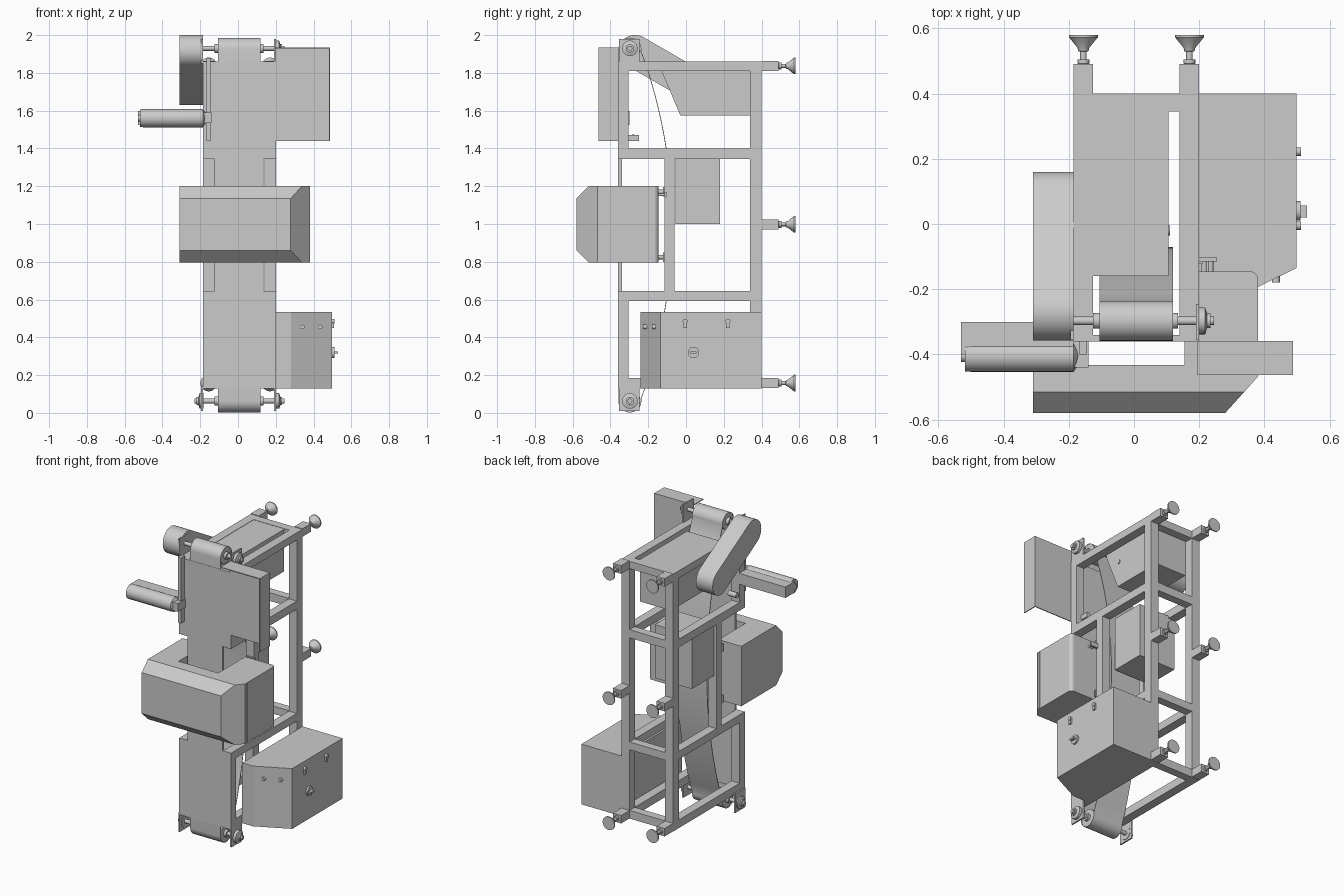
import bpy, bmesh, math
from mathutils import Vector

if "Cube" in bpy.data.objects:
    bpy.data.objects.remove(bpy.data.objects["Cube"])

AX = {'x': 0, 'y': 1, 'z': 2}


def add_mesh(name, bm, smooth=False):
    bmesh.ops.recalc_face_normals(bm, faces=bm.faces)
    me = bpy.data.meshes.new(name)
    bm.to_mesh(me)
    bm.free()
    ob = bpy.data.objects.new(name, me)
    bpy.context.collection.objects.link(ob)
    bpy.context.view_layer.objects.active = ob
    if smooth:
        bpy.ops.object.select_all(action='DESELECT')
        ob.select_set(True)
        bpy.ops.object.shade_smooth_by_angle(angle=math.radians(30))
    return ob


def prism(name, pts, axis, a, b, smooth=False):
    """Extrude a 2D outline along an axis (outline uses the other two axes in order)."""
    bm = bmesh.new()
    k = AX[axis]

    def place(p, t):
        c = list(p)
        c.insert(k, t)
        return bm.verts.new(c)
    lo = [place(p, a) for p in pts]
    hi = [place(p, b) for p in pts]
    n = len(pts)
    bm.faces.new(lo)
    bm.faces.new(hi)
    for i in range(n):
        bm.faces.new((lo[i], lo[(i + 1) % n], hi[(i + 1) % n], hi[i]))
    return add_mesh(name, bm, smooth)


def box(name, x0, x1, y0, y1, z0, z1):
    return prism(name, [(x0, y0), (x1, y0), (x1, y1), (x0, y1)], 'z', z0, z1)


def lathe(name, axis, centre, profile, n=32):
    """Turn (position, radius) pairs around an axis; centre is given in the other two axes."""
    bm = bmesh.new()
    k = AX[axis]
    rings = []
    for t, r in profile:
        ring = []
        for i in range(n):
            w = 2 * math.pi * i / n
            c = [centre[0] + r * math.cos(w), centre[1] + r * math.sin(w)]
            c.insert(k, t)
            ring.append(bm.verts.new(c))
        rings.append(ring)
    for p, q in zip(rings, rings[1:]):
        for i in range(n):
            bm.faces.new((p[i], p[(i + 1) % n], q[(i + 1) % n], q[i]))
    bm.faces.new(rings[0])
    bm.faces.new(rings[-1])
    return add_mesh(name, bm, True)


def cyl(name, axis, centre, a, b, r, n=32):
    return lathe(name, axis, centre, [(a, r), (b, r)], n)


def arc(cy, cz, r, a0, a1, n=16):
    return [(cy + r * math.cos(math.radians(a0 + (a1 - a0) * i / n)),
             cz + r * math.sin(math.radians(a0 + (a1 - a0) * i / n))) for i in range(n + 1)]


# welded frame: two side frames
SIDES = {'left': (-0.185, -0.125), 'right': (0.14, 0.20)}
for s, (x0, x1) in SIDES.items():
    box(s + '_back_post', x0, x1, 0.34, 0.40, 0.13, 1.86)
    box(s + '_upper_front_post', x0, x1, -0.358, -0.305, 1.345, 1.86)
    box(s + '_lower_front_post', x0, x1, -0.358, -0.305, 0.13, 0.645)
    box(s + '_middle_post', x0, x1, -0.115, -0.06, 0.645, 1.345)
    for z0, z1 in ((0.13, 0.185), (0.593, 0.645), (1.345, 1.40), (1.81, 1.86)):
        box(s + '_side_rail', x0, x1, -0.305, 0.34, z0, z1)
    # levelling feet
    xc = (x0 + x1) / 2
    for zc in (0.158, 0.998, 1.837):
        box(s + '_foot_stub', x0, x1, 0.40, 0.49, zc - 0.027, zc + 0.027)
        lathe(s + '_foot', 'y', (xc, zc),
              [(0.485, 0.012), (0.492, 0.018), (0.505, 0.018), (0.505, 0.010), (0.528, 0.010),
               (0.530, 0.016), (0.540, 0.018), (0.572, 0.044), (0.580, 0.044)])

# cross rails
for z0, z1 in ((0.13, 0.185), (0.593, 0.645), (1.345, 1.40), (1.81, 1.86)):
    box('back_cross_rail', -0.125, 0.14, 0.345, 0.40, z0, z1)
box('top_cover', -0.125, 0.105, -0.16, 0.345, 1.845, 1.858)

# platen plate on the front, narrower in the middle
prism('front_platen', [(-0.185, 0.13), (0.20, 0.13), (0.20, 0.645), (0.135, 0.645), (0.135, 1.345),
                       (0.20, 1.345), (0.20, 1.86), (-0.185, 1.86), (-0.185, 1.345),
                       (-0.125, 1.345), (-0.125, 0.645), (-0.185, 0.645)], 'y', -0.36, -0.34)

# abrasive belt loop: outer path over both pulleys, with bowed back run
PY, ZT, ZB = -0.297, 1.925, 0.063
sweep = []
for i in range(1, 24):
    t = i / 24
    sweep.append((-0.236 + 0.165 * (1 - (2 * t - 1) ** 2), 0.07 + (1.92 - 0.07) * t))


def loop(r, off):
    back = [(y + off, z) for y, z in sweep]
    return arc(PY, ZB, r, 180, 370) + back + arc(PY, ZT, r, -10, 180)


outer, inner = loop(0.061, 0.0), loop(0.057, -0.004)
bm = bmesh.new()
rows = [[bm.verts.new((x, y, z)) for y, z in path]
        for path, x in ((outer, -0.105), (outer, 0.12), (inner, 0.12), (inner, -0.105))]
n = len(outer)
for j in range(4):
    p, q = rows[j], rows[(j + 1) % 4]
    for i in range(n):
        bm.faces.new((p[i], p[(i + 1) % n], q[(i + 1) % n], q[i]))
add_mesh('belt', bm, True)

# pulleys, shafts and bearings
for tag, zc, xa in (('upper', ZT + 0.005, -0.20), ('lower', ZB, -0.23)):
    cyl(tag + '_pulley', 'x', (PY, zc), -0.103, 0.118, 0.056)
    cyl(tag + '_shaft', 'x', (PY, zc), xa, 0.245, 0.013)
    for x0, x1 in ((-0.125, -0.103), (0.118, 0.135)):
        cyl(tag + '_pulley_collar', 'x', (PY, zc), x0, x1, 0.024)
    for sx in ((1,) if tag == 'upper' else (-1, 1)):
        x = 0.20 if sx > 0 else -0.185
        lathe(tag + '_bearing', 'x', (PY, zc),
              [(x - 0.003 * sx, 0.041), (x + 0.018 * sx, 0.041), (x + 0.024 * sx, 0.022),
               (x + 0.034 * sx, 0.022)])
for x in (-0.195, 0.19):
    box('lower_bearing_plate', x, x + 0.01, -0.355, -0.245, 0.01, 0.14)
    box('upper_bearing_plate', x, x + 0.01, -0.355, -0.245, 1.85, 1.98)

# drive belt guard (slanted rounded case on the left)
a0 = math.degrees(math.atan2(0.34, 0.20))
ang = math.degrees(math.atan2(-0.20, 0.345))
prism('drive_guard', arc(0.073, 1.716, 0.087, ang - 90, ang + 90) +
      arc(-0.27, 1.914, 0.087, ang + 90, ang + 270), 'x', -0.31, -0.186, True)

# drive motor housing and hanging box inside the frame
prism('drive_housing', [(-0.13, 1.81), (-0.03, 1.575), (0.338, 1.575), (0.338, 1.845), (-0.14, 1.845)],
      'x', -0.125, 0.105)
cyl('drive_housing_pin', 'x', (-0.02, 1.745), 0.10, 0.11, 0.015, 20)
box('hanging_box', -0.17, 0.105, -0.055, 0.18, 1.0, 1.36)

# work enclosure: chamfered side profile intersected with a C-shaped plan
guard = prism('work_enclosure',
              [(-0.31, -0.59), (0.27, -0.59), (0.38, -0.468)] +
              arc(0.355, -0.17, 0.025, 0, 90, 8) +
              [(0.155, -0.145), (0.155, -0.432), (-0.14, -0.432), (-0.14, -0.145), (-0.31, -0.145)],
              'z', 0.75, 1.25)
side = prism('enclosure_cutter', [(-0.58, 0.86), (-0.515, 0.797), (-0.10, 0.797), (-0.10, 1.20),
                                  (-0.515, 1.20), (-0.58, 1.135)], 'x', -0.5, 0.6)
side.hide_render = True
m = guard.modifiers.new('shape', 'BOOLEAN')
m.operation, m.object, m.solver = 'INTERSECT', side, 'EXACT'
bpy.context.view_layer.objects.active = guard
bpy.ops.object.modifier_apply(modifier='shape')
bpy.data.objects.remove(side)
for x in (-0.175, 0.17):
    for z in (0.825, 1.17):
        box('enclosure_bracket', x - 0.02, x + 0.04, -0.122, -0.115, z - 0.025, z + 0.025)
        cyl('enclosure_bolt', 'y', (x + 0.01, z), -0.15, -0.105, 0.012, 20)
for y in (-0.465, -0.445):
    box('enclosure_seam', 0.378, 0.382, y, y + 0.006, 0.80, 1.198)

# control cabinet with slanted front
prism('control_cabinet', [(0.20, 0.40), (0.498, 0.40), (0.498, -0.135), (0.28, -0.242), (0.20, -0.242)],
      'z', 0.13, 0.535)
for x in (0.34, 0.435):
    y = -0.242 + (x - 0.28) * 0.107 / 0.218
    cyl('cabinet_button', 'y', (x, 0.455), y - 0.014, y + 0.02, 0.012, 20)
for y in (-0.005, 0.222):
    cyl('cabinet_lock', 'x', (y, 0.485), 0.49, 0.512, 0.013, 20)
    box('cabinet_lock_tab', 0.49, 0.508, y - 0.009, y + 0.009, 0.45, 0.485)
cyl('switch_base', 'x', (0.04, 0.32), 0.49, 0.51, 0.03, 24)
box('switch_handle', 0.505, 0.53, 0.02, 0.056, 0.314, 0.326)

# splash shield, upper right: back sheet, side flange and top flange
box('shield_back', 0.195, 0.487, -0.364, -0.358, 1.44, 1.935)
box('shield_side', 0.481, 0.487, -0.463, -0.358, 1.44, 1.935)
box('shield_top', 0.195, 0.487, -0.463, -0.358, 1.929, 1.935)

# tracking cylinder and its mounting on the upper left
box('tracking_strip', -0.168, -0.145, -0.40, -0.358, 1.44, 1.88)
box('tracking_mount', -0.185, -0.14, -0.44, -0.36, 1.535, 1.59)
lathe('tracking_cylinder', 'x', (-0.405, 1.56), [(-0.53, 0.018), (-0.518, 0.018), (-0.518, 0.047), (-0.50, 0.048),
                                                 (-0.185, 0.048), (-0.165, 0.02)])
box('tracking_body', -0.53, -0.185, -0.40, -0.30, 1.525, 1.598)
cyl('sensor_arm', 'x', (-0.28, 1.457), -0.185, -0.125, 0.017, 20)
box('sensor', 0.14, 0.165, -0.305, -0.25, 1.44, 1.472)
box('latch', 0.20, 0.255, -0.115, -0.103, 1.14, 1.17)
for x in (0.215, 0.235):
    cyl('latch_pin', 'y', (x, 1.155), -0.15, -0.105, 0.008, 16)
